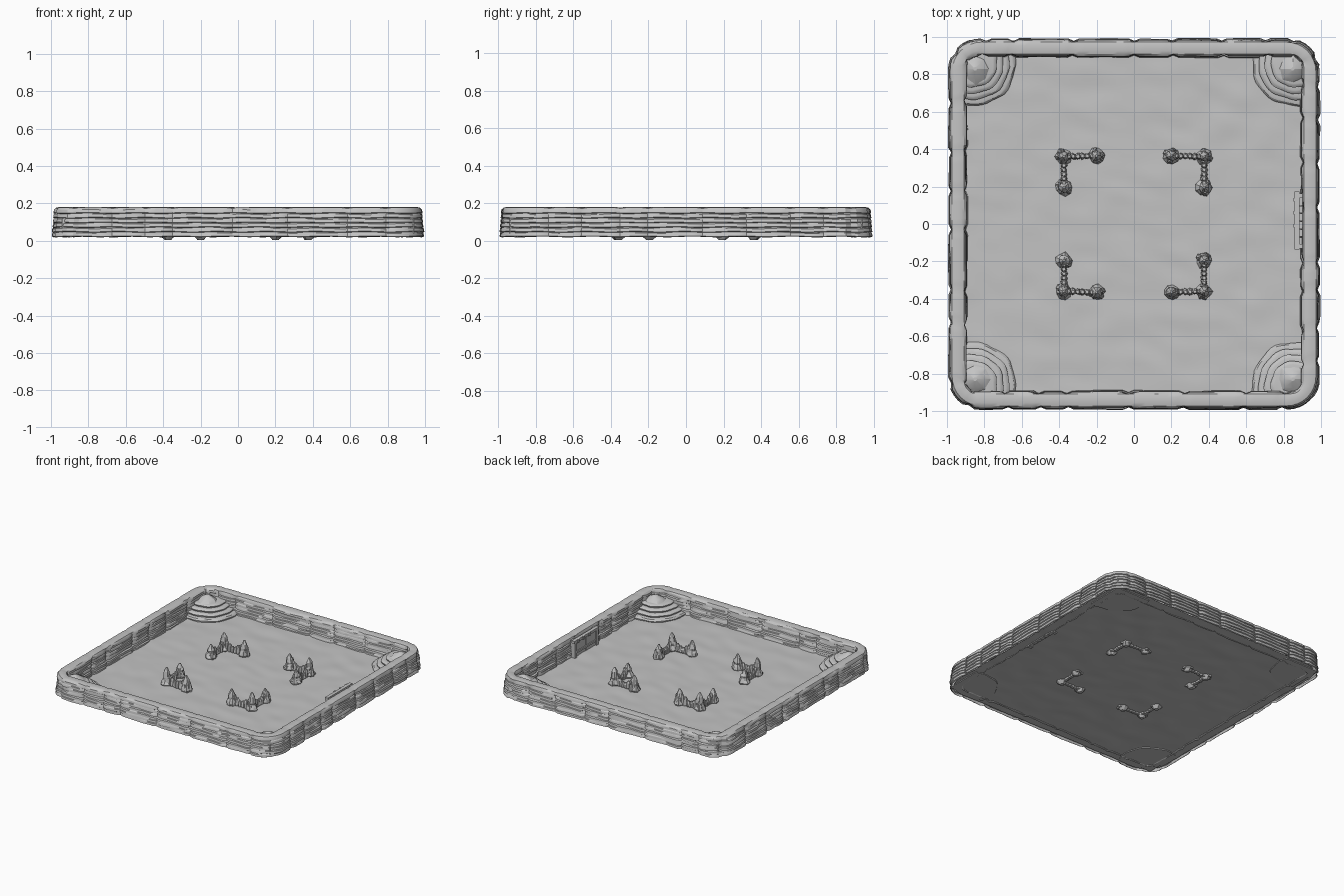
import bpy, bmesh, math, random
from mathutils import Matrix, Vector, noise

random.seed(4)
cube = bpy.data.objects.get("Cube")
if cube:
    bpy.data.objects.remove(cube, do_unlink=True)

stone = bpy.data.materials.new("grey stone")
stone.use_nodes = True
GREY = (0.55, 0.55, 0.55, 1)
stone.diffuse_color = GREY
stone.node_tree.nodes["Principled BSDF"].inputs["Base Color"].default_value = GREY


def finish(name, bm, angle=None, recalc=True):
    if recalc:
        bmesh.ops.recalc_face_normals(bm, faces=bm.faces)
    mesh = bpy.data.meshes.new(name)
    bm.to_mesh(mesh)
    bm.free()
    mesh.materials.append(stone)
    obj = bpy.data.objects.new(name, mesh)
    bpy.context.collection.objects.link(obj)
    if angle:
        bpy.ops.object.select_all(action="DESELECT")
        obj.select_set(True)
        bpy.context.view_layer.objects.active = obj
        bpy.ops.object.shade_smooth_by_angle(angle=math.radians(angle))
    return obj


def bridge(bm, a, b):
    n = len(a)
    for i in range(n):
        bm.faces.new((a[i], a[(i + 1) % n], b[(i + 1) % n], b[i]))


# Rounded-square path: list of (point, outward normal)
SIDE, ARC = 56, 8


def square_path(half, radius):
    path = []
    c = half - radius
    for k in range(4):
        turn = Matrix.Rotation(k * math.pi / 2, 2)
        for i in range(SIDE):
            y = -c + 2 * c * i / SIDE
            path.append((turn @ Vector((half, y)), turn @ Vector((1, 0))))
        for i in range(ARC):
            a = math.pi / 2 * i / ARC
            n = Vector((math.cos(a), math.sin(a)))
            path.append((turn @ (Vector((c, c)) + n * radius), turn @ n))
    return path


COUNT = 4 * (SIDE + ARC)


def block_offsets(low, high, amount):
    """One random depth per block of stone along a course."""
    out = []
    while len(out) < COUNT:
        depth = random.uniform(-amount, amount)
        out += [depth] * random.randint(low, high)
    return out[:COUNT]


# Vertical cracks shared by all the courses
cracks, step = set(), 3
while step < COUNT:
    cracks.add(step)
    step += random.randint(5, 11)

# Surrounding wall: outer courses, rounded top, inner courses
LAYERS, BASE, TOP = 6, 0.02, 0.17
thick = (TOP - BASE) / LAYERS


def courses(half, radius, sign, lean):
    rows = []
    path = square_path(half, radius)
    for layer in range(LAYERS):
        depth = block_offsets(3, 9, 0.004)
        shelf = random.uniform(-0.002, 0.002)
        z0 = BASE + layer * thick
        for dz, push in ((0.001, -0.006), (0.005, 0.002), (thick - 0.004, 0)):
            z = z0 + dz
            slope = lean * (TOP - z) / (TOP - BASE)
            row = []
            for i, (p, n) in enumerate(path):
                d = push + shelf + depth[i] + slope
                if i in cracks:
                    d -= 0.012
                q = p + n * d * sign
                wave = 0.002 * math.sin(i * 0.7 + layer)
                row.append((q.x, q.y, z + wave))
            rows.append(row)
    return rows


def cap(half, radius, z):
    row = []
    for i, (p, n) in enumerate(square_path(half, radius)):
        row.append((p.x, p.y, z - (0.004 if i in cracks else 0)))
    return row


rows = courses(0.98, 0.16, 1, 0.011)
rows += [cap(0.972, 0.155, 0.177), cap(0.955, 0.14, 0.181)]
rows += [cap(0.925, 0.1, 0.181), cap(0.908, 0.07, 0.177)]
rows += reversed(courses(0.9, 0.06, -1, 0.006))
bm = bmesh.new()
rings = [[bm.verts.new(p) for p in row] for row in rows]
for a, b in zip(rings, rings[1:]):
    bridge(bm, a, b)
finish("rock_wall", bm, 28)

# Uneven ground, trimmed to the rounded corners of the wall
bm = bmesh.new()
bmesh.ops.create_grid(bm, x_segments=70, y_segments=70, size=0.968)
for v in bm.verts:
    c = 0.968 - 0.16
    over = Vector((max(abs(v.co.x) - c, 0), max(abs(v.co.y) - c, 0)))
    if over.length > 0.16:
        over *= 0.16 / over.length
        v.co.x = math.copysign(c + over.x, v.co.x)
        v.co.y = math.copysign(c + over.y, v.co.y)
    v.co.z = 0.031 + 0.005 * noise.noise(Vector((v.co.x * 6 + v.co.y * 3, v.co.y * 9, 0)))
finish("ground", bm, 60, recalc=False)


# Turned rock with an irregular outline
def turned_rock(bm, x, y, profile, sides, jitter, wobble=0, limit=2):
    phase = random.uniform(0, 6)
    loops = []
    for r, z in profile:
        loop = []
        for i in range(sides):
            a = math.tau * i / sides
            k = 1 + wobble * (math.sin(5 * a + phase) + math.sin(9 * a + z * 40))
            k += random.uniform(-jitter, jitter)
            px = max(-limit, min(limit, x + r * k * math.cos(a)))
            py = max(-limit, min(limit, y + r * k * math.sin(a)))
            loop.append(bm.verts.new((px, py, z)))
        loops.append(loop)
    for a, b in zip(loops, loops[1:]):
        bridge(bm, a, b)
    bm.faces.new(loops[0])
    bm.faces.new(loops[-1])


# Terraced mounds in the four corners
TIERS = ((0.225, 0.055), (0.192, 0.078), (0.16, 0.1), (0.125, 0.122))
for sx, sy, name in ((1, 1, "back_left"), (-1, 1, "back_right"),
                     (1, -1, "front_left"), (-1, -1, "front_right")):
    bm = bmesh.new()
    profile, z = [], 0.026
    for r, top in TIERS:
        profile += [(r, z), (r + 0.004, (z + top) / 2), (r - 0.006, top - 0.003), (r - 0.016, top)]
        z = top
    turned_rock(bm, sx * 0.86, sy * 0.86, profile, 56, 0.006, 0.015, 0.94)
    turned_rock(bm, sx * 0.85, sy * 0.83, ((0.085, 0.115), (0.05, 0.14), (0.01, 0.16)),
                8, 0.15, 0, 0.94)
    finish("mound_" + name, bm, 25)

    # L-shaped ruin: three spires joined by low broken walls
    bm = bmesh.new()
    corner = Vector((sx * 0.375, sy * 0.36))
    ends = (Vector((sx * 0.2, sy * 0.365)), Vector((sx * 0.375, sy * 0.195)))
    for spot, height in ((corner, 0.165), (ends[0], 0.15), (ends[1], 0.135)):
        spire = ((0.016, 0.004), (0.036, 0.025), (0.043, 0.04), (0.034, 0.058),
                 (0.027, 0.075), (0.029, 0.09), (0.02, height - 0.03), (0.006, height))
        turned_rock(bm, spot.x, spot.y, spire, 9, 0.16)
        for _ in range(3):
            a = random.uniform(0, math.tau)
            turned_rock(bm, spot.x + 0.028 * math.cos(a), spot.y + 0.028 * math.sin(a),
                        ((0.014, 0.02), (0.019, 0.045), (0.013, 0.07),
                         (0.004, random.uniform(0.085, 0.11))), 6, 0.2)
    for end in ends:
        for i in range(1, 7):
            p = corner.lerp(end, i / 7)
            h = 0.07 + 0.035 * abs(i - 3.5) / 2.5 + random.uniform(-0.006, 0.006)
            turned_rock(bm, p.x, p.y, ((0.013, 0.02), (0.018, 0.04), (0.015, h - 0.015),
                                       (0.009, h)), 7, 0.2)
    finish("ruin_" + name, bm)


# Wooden gate set against the inner face of the wall
def box(bm, lo, hi):
    lo, hi = Vector(lo), Vector(hi)
    m = Matrix.Translation((lo + hi) / 2) @ Matrix.Diagonal((*(hi - lo), 1))
    bmesh.ops.create_cube(bm, size=1, matrix=m)


bm = bmesh.new()
for i in range(6):
    y = -0.11 + i * 0.042
    box(bm, (0.872, y, 0.025), (0.9, y + 0.039, 0.15))
finish("gate_planks", bm)
bm = bmesh.new()
for y in (-0.13, 0.14):
    box(bm, (0.862, y, 0.02), (0.9, y + 0.024, 0.165))
box(bm, (0.858, -0.135, 0.15), (0.885, 0.175, 0.17))
box(bm, (0.864, -0.12, 0.06), (0.875, 0.15, 0.075))
for y in (-0.02, 0.05, 0.12):
    box(bm, (0.852, y, 0.146), (0.862, y + 0.02, 0.172))
finish("gate_frame", bm)
